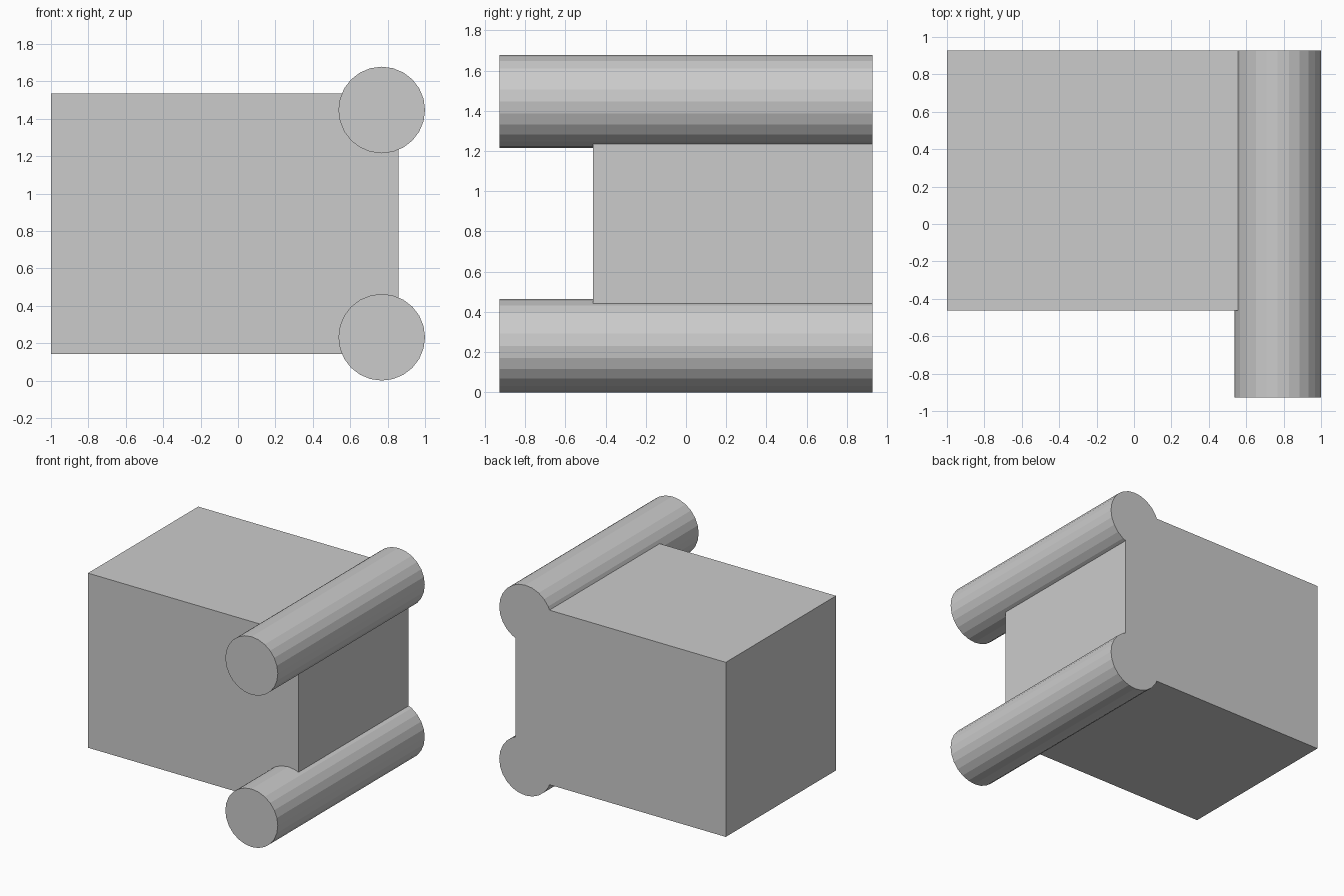
import bpy
from math import pi

if "Cube" in bpy.data.objects:
    bpy.data.objects.remove(bpy.data.objects["Cube"])

R = 0.2315          # roller radius
HALF_Y = 0.9265     # half depth of the model
MID_Z = 0.839       # height of the mirror plane between the rollers


def box(name, lo, hi):
    centre = [(a + b) / 2 for a, b in zip(lo, hi)]
    bpy.ops.mesh.primitive_cube_add(size=1, location=centre)
    ob = bpy.context.object
    ob.name = name
    ob.scale = [b - a for a, b in zip(lo, hi)]
    bpy.ops.object.transform_apply(location=False, rotation=False, scale=True)
    return ob


def roller(name, z):
    bpy.ops.mesh.primitive_cylinder_add(
        vertices=24, radius=R, depth=2 * HALF_Y,
        location=(1 - R, 0, z), rotation=(pi / 2, 0, 0))
    ob = bpy.context.object
    ob.name = name
    return ob


# Main block, flush with the rollers at the back
box("main_block", (-1, -HALF_Y / 2, 0.1425), (0.858, HALF_Y, 1.5355))

# Two faceted rollers on the right-hand edges, reaching out at the front
for name, side in (("lower_roller", -1), ("upper_roller", 1)):
    roller(name, MID_Z + side * (MID_Z - R))
